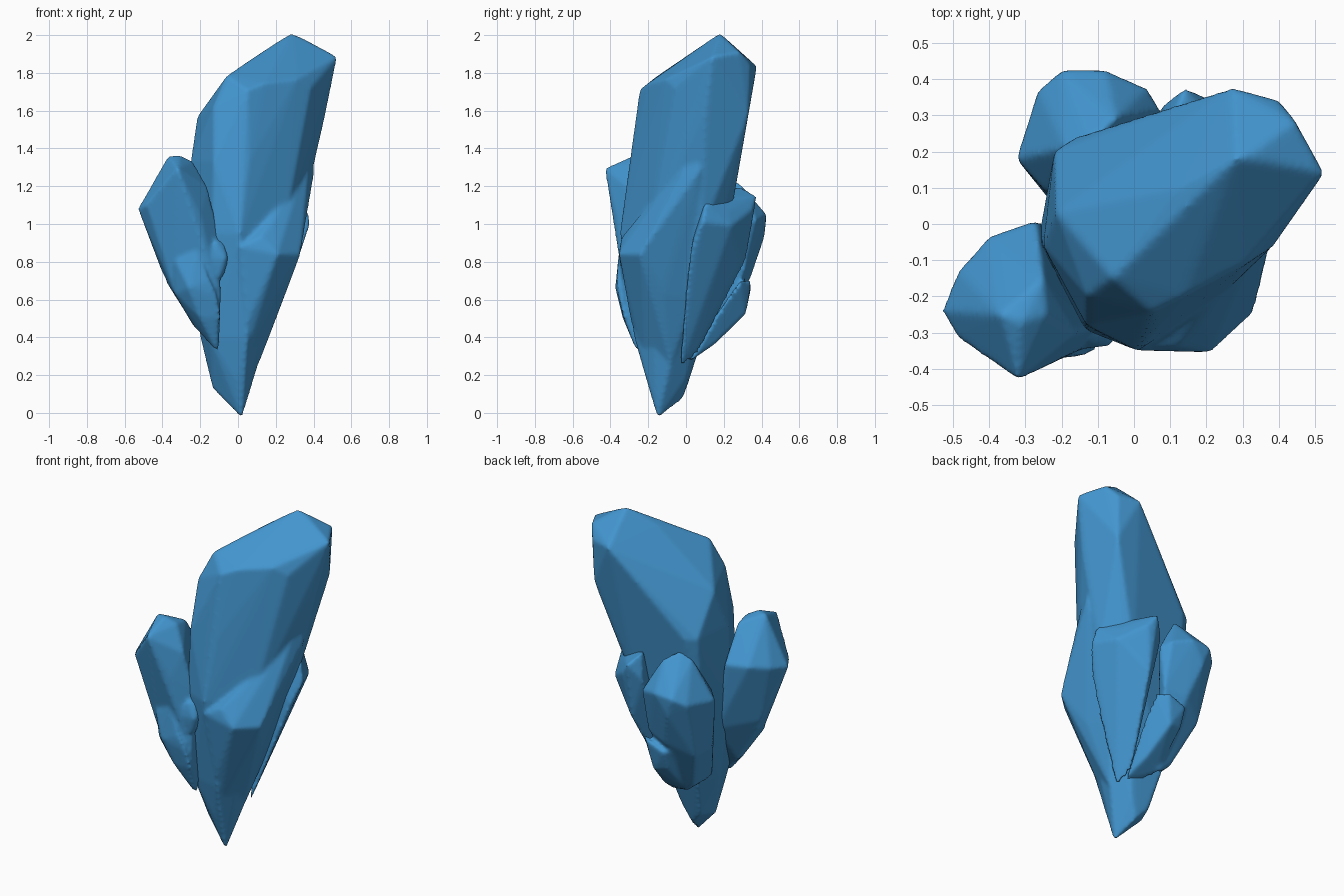
import bpy, bmesh, math

blue = bpy.data.materials.new("crystal_blue")
blue.diffuse_color = (0.055, 0.30, 0.62, 1)


def crystal(name, *hulls, voxel=0.012, soften=4):
    """Convex crystals through corner points, fused into one softly worn body."""
    mesh = bpy.data.meshes.new(name)
    bm = bmesh.new()
    for points in hulls:
        verts = [bm.verts.new(p) for p in points]
        bmesh.ops.convex_hull(bm, input=verts)
        bmesh.ops.delete(bm, geom=[v for v in bm.verts if not v.link_faces], context='VERTS')
    bmesh.ops.recalc_face_normals(bm, faces=bm.faces)
    bm.to_mesh(mesh)
    bm.free()
    mesh.materials.append(blue)
    ob = bpy.data.objects.new(name, mesh)
    bpy.context.collection.objects.link(ob)
    fuse = ob.modifiers.new("fuse", 'REMESH')
    fuse.mode = 'VOXEL'
    fuse.voxel_size = voxel
    fuse.use_smooth_shade = True
    worn = ob.modifiers.new("worn_edges", 'SMOOTH')
    worn.factor = 0.5
    worn.iterations = soften
    return ob


def ring(z, *xy):
    """Corners of one level cross-section."""
    return [(x, y, z) for x, y in xy]


# Tall leaning crystal: pointed root, widening body, slanted two-facet cap
root = [(0.02, -0.15, -0.03), (-0.135, -0.10, 0.13), (-0.03, -0.02, 0.07), (0.04, -0.16, 0.15),
        (-0.01, -0.205, 0.17), (-0.10, 0.01, 0.15), (0.03, 0.01, 0.20)]
body = (ring(0.40, (-0.20, -0.05), (-0.15, -0.22), (0.05, -0.275), (0.13, -0.10),
             (0.02, 0.07), (-0.14, 0.09))
        + ring(0.95, (-0.265, -0.05), (-0.14, -0.29), (0.01, -0.35), (0.24, -0.20),
               (0.32, 0.08), (0.18, 0.22), (-0.21, 0.16))
        + ring(1.33, (-0.25, -0.06), (-0.13, -0.28), (0.06, -0.29), (0.37, 0.02),
               (-0.22, 0.20), (-0.16, 0.24)))
cap = [(-0.215, 0.03, 1.57), (-0.06, -0.15, 1.785), (-0.13, -0.20, 1.62), (0.05, -0.245, 1.71),
       (0.14, -0.20, 1.745), (0.31, -0.11, 1.765), (0.13, 0.10, 1.91), (0.28, 0.18, 2.01),
       (0.33, 0.19, 1.99), (0.27, 0.375, 1.835), (0.40, 0.34, 1.84), (0.395, 0.33, 1.58),
       (0.445, 0.285, 1.91), (0.525, 0.14, 1.885), (0.465, 0.10, 1.59), (0.385, -0.06, 1.72)]

# Ridged slab leaning on the right front of the tall crystal, grown into it
slab = [
    (0.385, 0.05, 1.41), (0.405, 0.07, 1.28), (0.33, -0.12, 1.00), (0.33, -0.245, 0.84),
    (0.21, -0.355, 0.84), (0.12, -0.34, 0.93), (0.01, -0.35, 0.88), (0.19, -0.27, 1.01),
    (0.25, -0.12, 0.63), (0.11, -0.08, 0.26), (0.02, -0.22, 0.25), (0.05, -0.29, 0.48),
    (0.10, 0.0, 0.80), (0.20, 0.05, 0.60)]
crystal("tall_crystal", root + body + cap, slab)

# Left front crystal with a stub at its foot and a tiny nub at its side
left_main = [
    (-0.37, -0.25, 1.36), (-0.31, -0.27, 1.365), (-0.24, -0.25, 1.33), (-0.25, -0.15, 1.315),
    (-0.32, -0.43, 1.295), (-0.40, -0.035, 1.12), (-0.27, 0.01, 1.12), (-0.485, -0.13, 1.10),
    (-0.53, -0.24, 1.08), (-0.485, -0.315, 1.10), (-0.20, -0.37, 1.05), (-0.16, -0.30, 1.19),
    (-0.10, -0.28, 0.95), (-0.405, -0.16, 0.75), (-0.33, -0.28, 0.62), (-0.20, -0.01, 0.70),
    (-0.23, -0.18, 0.45), (-0.10, -0.25, 0.33), (-0.09, -0.32, 0.60)]
stub = [
    (-0.33, -0.33, 0.80), (-0.33, -0.30, 0.63), (-0.26, -0.375, 0.66), (-0.15, -0.365, 0.70),
    (-0.20, -0.335, 0.50), (-0.11, -0.26, 0.32), (-0.22, -0.22, 0.44), (-0.09, -0.33, 0.51),
    (-0.11, -0.355, 0.62), (-0.385, -0.16, 0.70), (-0.20, -0.20, 0.80), (-0.22, -0.355, 0.86)]
nub = (ring(0.72, (-0.15, -0.28), (-0.07, -0.29), (-0.10, -0.33))
       + ring(0.82, (-0.18, -0.29), (-0.05, -0.30), (-0.06, -0.335), (-0.14, -0.345))
       + ring(0.91, (-0.17, -0.28), (-0.07, -0.29), (-0.12, -0.33)))
crystal("left_front_crystal", left_main, stub, nub)

# Back left crystal with a small low crystal at its foot
back_main = [
    (-0.12, 0.22, 1.255), (-0.19, 0.21, 1.21), (-0.05, 0.29, 1.21), (-0.20, 0.425, 1.04),
    (-0.08, 0.425, 1.05), (0.035, 0.375, 1.02), (0.075, 0.31, 1.00), (-0.265, 0.37, 1.00),
    (-0.325, 0.18, 0.98), (-0.235, 0.08, 0.98), (-0.16, 0.415, 0.93), (-0.275, 0.14, 0.66),
    (-0.245, 0.26, 0.64), (-0.10, 0.345, 0.72), (0.04, 0.31, 0.75), (-0.15, 0.14, 0.39),
    (-0.08, 0.12, 0.33), (-0.18, 0.0, 0.41)]
low = [
    (0.04, -0.02, 0.26), (0.08, 0.03, 0.28), (0.04, 0.16, 0.37), (-0.08, 0.10, 0.33),
    (0.0, 0.315, 0.52), (-0.09, 0.30, 0.54), (-0.09, 0.345, 0.66), (0.03, 0.345, 0.71),
    (0.085, 0.29, 0.70), (0.09, 0.22, 0.60), (-0.14, 0.22, 0.62)]
crystal("back_left_crystal", back_main, low)

# Back right wedge crystal
crystal("back_right_crystal", [
    (0.10, -0.035, 0.23), (0.07, 0.05, 0.29), (0.26, 0.0, 0.65), (0.335, 0.025, 0.86),
    (0.385, 0.085, 1.01), (0.36, 0.10, 1.11), (0.30, 0.22, 1.07), (0.14, 0.375, 1.15),
    (0.10, 0.28, 1.20), (0.19, 0.355, 1.08), (0.07, 0.32, 1.05), (0.15, 0.315, 0.80),
    (0.20, 0.08, 1.13), (0.32, 0.24, 0.99)])
